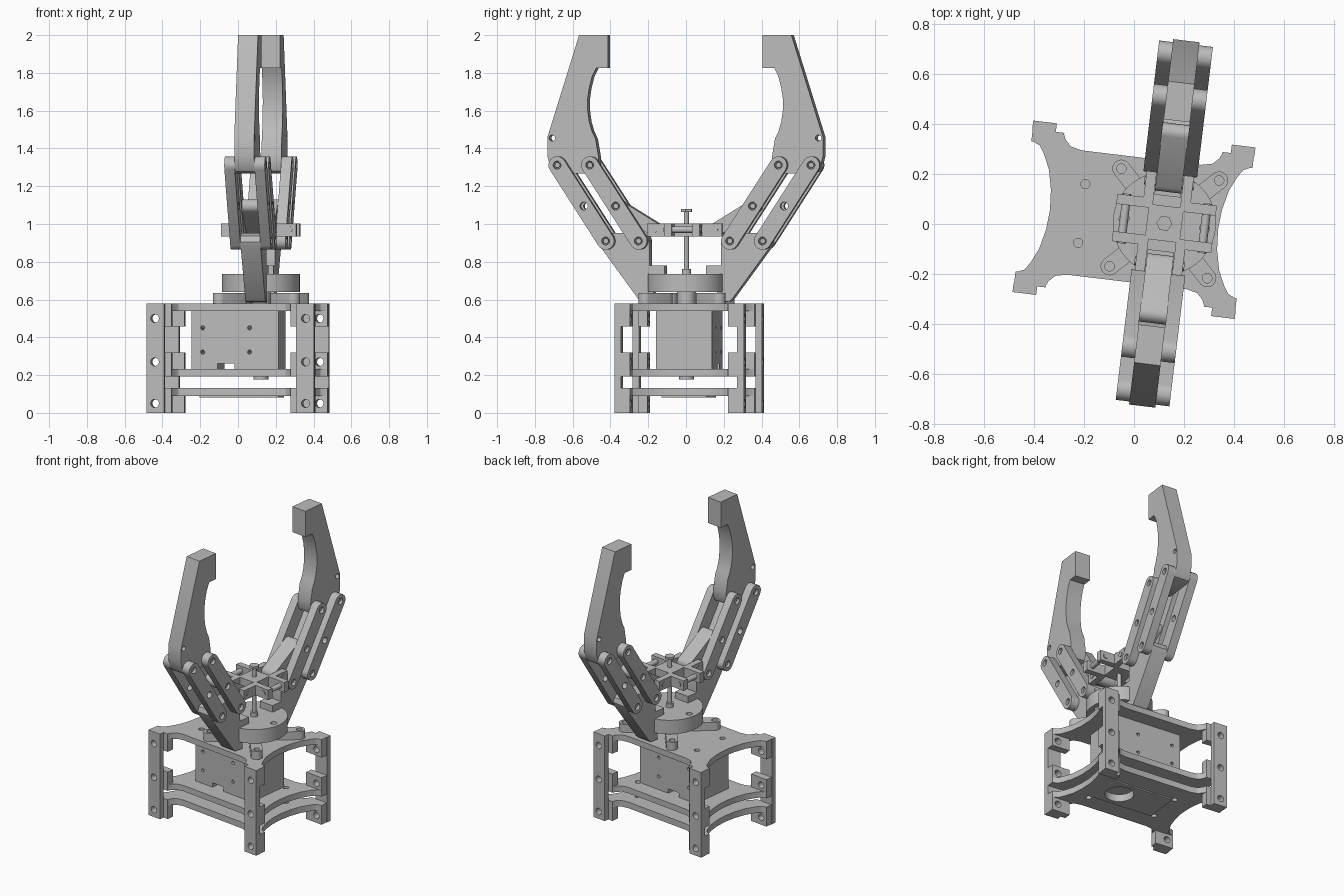
import bpy, math
from mathutils import Matrix, Vector

if "Cube" in bpy.data.objects:
    bpy.data.objects.remove(bpy.data.objects["Cube"])

grey = bpy.data.materials.new("plain grey")
grey.use_nodes = True
grey.diffuse_color = (0.5, 0.5, 0.5, 1)
grey.node_tree.nodes["Principled BSDF"].inputs["Base Color"].default_value = (0.5, 0.5, 0.5, 1)

# The whole gripper is turned slightly about the vertical axis
TURN = Matrix.Translation((0, 0.017, 0)) @ Matrix.Rotation(math.radians(-6.9), 4, 'Z')
AXES = {
    'z': Matrix.Identity(3),
    'x': Matrix(((0, 0, 1), (1, 0, 0), (0, 1, 0))),    # outline is (y, z)
    'y': Matrix(((1, 0, 0), (0, 0, -1), (0, 1, 0))),   # outline is (x, z)
}
HUB = 0.122    # sideways position of the hub and both fingers


def prism(name, axis, outline, lo, hi, holes=()):
    """Extrude an outline with holes along an axis from lo to hi."""
    cu = bpy.data.curves.new(name, 'CURVE')
    cu.dimensions, cu.fill_mode, cu.extrude = '2D', 'BOTH', (hi - lo) / 2
    for loop in [outline, *holes]:
        sp = cu.splines.new('POLY')
        sp.points.add(len(loop) - 1)
        for p, (a, b) in zip(sp.points, loop):
            p.co = (a, b, 0, 1)
        sp.use_cyclic_u = True
    tmp = bpy.data.objects.new(name, cu)
    bpy.context.collection.objects.link(tmp)
    dg = bpy.context.evaluated_depsgraph_get()
    me = bpy.data.meshes.new_from_object(tmp.evaluated_get(dg))
    bpy.data.objects.remove(tmp)
    shift = Vector((0, 0, 0))
    shift["xyz".index(axis)] = (lo + hi) / 2
    me.transform(TURN @ Matrix.Translation(shift) @ AXES[axis].to_4x4())
    me.name = name
    ob = bpy.data.objects.new(name, me)
    bpy.context.collection.objects.link(ob)
    me.materials.clear()
    me.materials.append(grey)
    bpy.ops.object.select_all(action='DESELECT')
    ob.select_set(True)
    bpy.context.view_layer.objects.active = ob
    bpy.ops.object.mode_set(mode='EDIT')
    bpy.ops.mesh.select_all(action='SELECT')
    bpy.ops.mesh.remove_doubles(threshold=0.0002)
    bpy.ops.mesh.normals_make_consistent(inside=False)
    bpy.ops.object.mode_set(mode='OBJECT')
    bpy.ops.object.shade_smooth_by_angle(angle=math.radians(30))
    return ob


def circle(a, b, r, n=20):
    return [(a + r * math.cos(math.tau * i / n), b + r * math.sin(math.tau * i / n)) for i in range(n)]


def rect(a0, a1, b0, b1):
    return [(a0, b0), (a1, b0), (a1, b1), (a0, b1)]


def capsule(p, q, r, n=10):
    t = math.atan2(q[1] - p[1], q[0] - p[0])
    pts = []
    for c, start in ((q, t - math.pi / 2), (p, t + math.pi / 2)):
        pts += [(c[0] + r * math.cos(start + math.pi * i / n),
                 c[1] + r * math.sin(start + math.pi * i / n)) for i in range(n + 1)]
    return pts


# Concave base plates, one quarter outline mirrored twice
quarter = [(.338, 0), (.344, .08), (.362, .16), (.39, .22), (.41, .25), (.445, .265), (.445, .31),
           (.32, .31), (.31, .285), (.285, .26), (.24, .25)]
upper = quarter + [(-x, y) for x, y in quarter[::-1]]
outline = upper + [(x, -y) for x, y in upper[::-1] if y > 0]
screw_holes = [circle(-.21, y, .018) for y in (-.118, .118)]
lower_holes = screw_holes + [circle(.25, y, .018) for y in (-.15, .15)]
bottom_hole = [circle(HUB, 0, .09, 32)]
prism("top_plate", 'z', outline, .54, .58, screw_holes)
prism("middle_plate", 'z', outline, .192, .232, lower_holes)
prism("bottom_plate", 'z', outline, .09, .132, lower_holes + bottom_hole)
prism("bottom_pad", 'z', rect(-.19, .23, -.12, .12), .082, .09, bottom_hole)

# Corner posts with the flanges of each plate bolted to them
for sx in (-1, 1):
    for sy in (-1, 1):
        near, mid, far = sorted((sy * .262, sy * .345)) + [sy * .31]
        far, mid = mid, far
        bolt = [circle(sx * .402, z, .022) for z in (.05, .27, .5)]
        x0, x1 = sorted((sx * .352, sx * .447))
        y0, y1 = sorted((-sy * .31, -sy * .345))
        prism("corner_post", 'y', rect(x0, x1, 0, .58), y0, y1, bolt)
        f0, f1 = sorted((sx * .318, sx * .445))
        y0, y1 = sorted((-sy * .262, -sy * .311))
        for (z0, z1), hole in zip(((0, .132), (.192, .32), (.458, .58)), bolt):
            prism("plate_flange", 'y', rect(f0, f1, z0, z1), y0, y1, [hole])

# Motor between the plates
body = [(-.23, .232), (-.09, .232), (-.09, .262), (0, .262), (0, .232), (.235, .232), (.235, .54), (-.23, .54)]
prism("motor_body", 'y', body, -.15, .15, [circle(x, z, .011, 12) for x in (-.17, .08) for z in (.322, .45)])
prism("motor_lower_boss", 'z', circle(HUB, 0, .04, 24), .178, .2)
prism("motor_shaft", 'z', circle(HUB, 0, .05, 24), .57, .65)

# Hub disc and its four mounting lugs
prism("hub_disc", 'z', circle(HUB, 0, .206, 64), .64, .735, [circle(HUB + s * .162, 0, .02) for s in (-1, 1)])
for k in range(4):
    a = math.radians(45 + 90 * k)
    c, s = math.cos(a), math.sin(a)
    tip = (HUB + .278 * c, .278 * s)
    prism("mounting_lug", 'z', capsule((HUB + .14 * c, .14 * s), tip, .036), .58, .635, [circle(*tip, .019)])

# Lead screw with head and collar
prism("lead_screw", 'z', circle(HUB, 0, .013), .62, 1.08)
prism("screw_head", 'z', circle(HUB, 0, .032, 6), 1.064, 1.08)
prism("screw_collar", 'z', circle(HUB, 0, .024), .73, .762)

# Sliding cross with four forked ends
fork = [(.07, .055), (.2, .055), (.2, .095), (.095, .095), (.095, .2), (.055, .2), (.055, .07)]
cross = []
for k in range(4):
    for x, y in fork:
        for _ in range(k):
            x, y = -y, x
        cross.append((HUB + x, y))
prism("sliding_cross", 'z', cross, .935, 1.003)
for s in (-1, 1):
    prism("cross_pin", 'y', circle(HUB + s * .162, .97, .017), -.1, .1)
    prism("cross_pin", 'x', circle(s * .162, .97, .017), HUB - .1, HUB + .1)

# Finger, linkage and fixed arm, repeated on both sides
low_in, low_out = (.243, .91), (.418, .91)
top_in, top_out = (.503, 1.312), (.677, 1.312)
push_in, push_out, mid_out = (.162, .97), (.365, 1.095), (.534, 1.095)
fixed_arm = [(.11, .735), (.11, .78), (.19, .78), (.19, .9), (.205, .935), (.243, .953), (.418, .953),
             (.452, .937), (.462, .905), (.45, .875), (.252, .605), (.235, .59), (.17, .585), (.17, .735)]
grip_arc = [(.478, 1.45), (.497, 1.49), (.512, 1.54), (.52, 1.6), (.521, 1.66), (.512, 1.72), (.497, 1.78),
            (.475, 1.825)]
finger = [(.413, 1.825), (.413, 2), (.566, 2), (.735, 1.46), (.735, 1.36), (.72, 1.3), (.705, 1.278),
          (.677, 1.268), (.503, 1.268), (.475, 1.28), (.463, 1.312), (.463, 1.36)] + grip_arc
for s in (-1, 1):
    def side(pts):
        return [(s * y, z) for y, z in pts]

    def hole(p, r=.021):
        return side(circle(*p, r))

    in0, in1 = HUB - .053, HUB + .053
    prism("fixed_arm", 'x', side(fixed_arm), in0, in1, [hole(low_in), hole(low_out)])
    prism("finger", 'x', side(finger), in0, in1, [hole(top_in), hole(top_out), hole((.71, 1.455), .016)])
    prism("push_link", 'x', side(capsule(push_in, push_out, .036)), in0, in1, [hole(push_out)])
    for lo, hi in ((HUB - .108, in0), (in1, HUB + .108)):
        for name, a, m, b in (("inner_link", low_in, push_out, top_in), ("outer_link", low_out, mid_out, top_out)):
            prism(name, 'x', side(capsule(a, b, .046)), lo, hi, [hole(a), hole(m), hole(b)])
    for p in (low_in, low_out, top_in, top_out, push_out):
        prism("pivot_pin", 'x', hole(p, .014), HUB - .095, HUB + .095)
